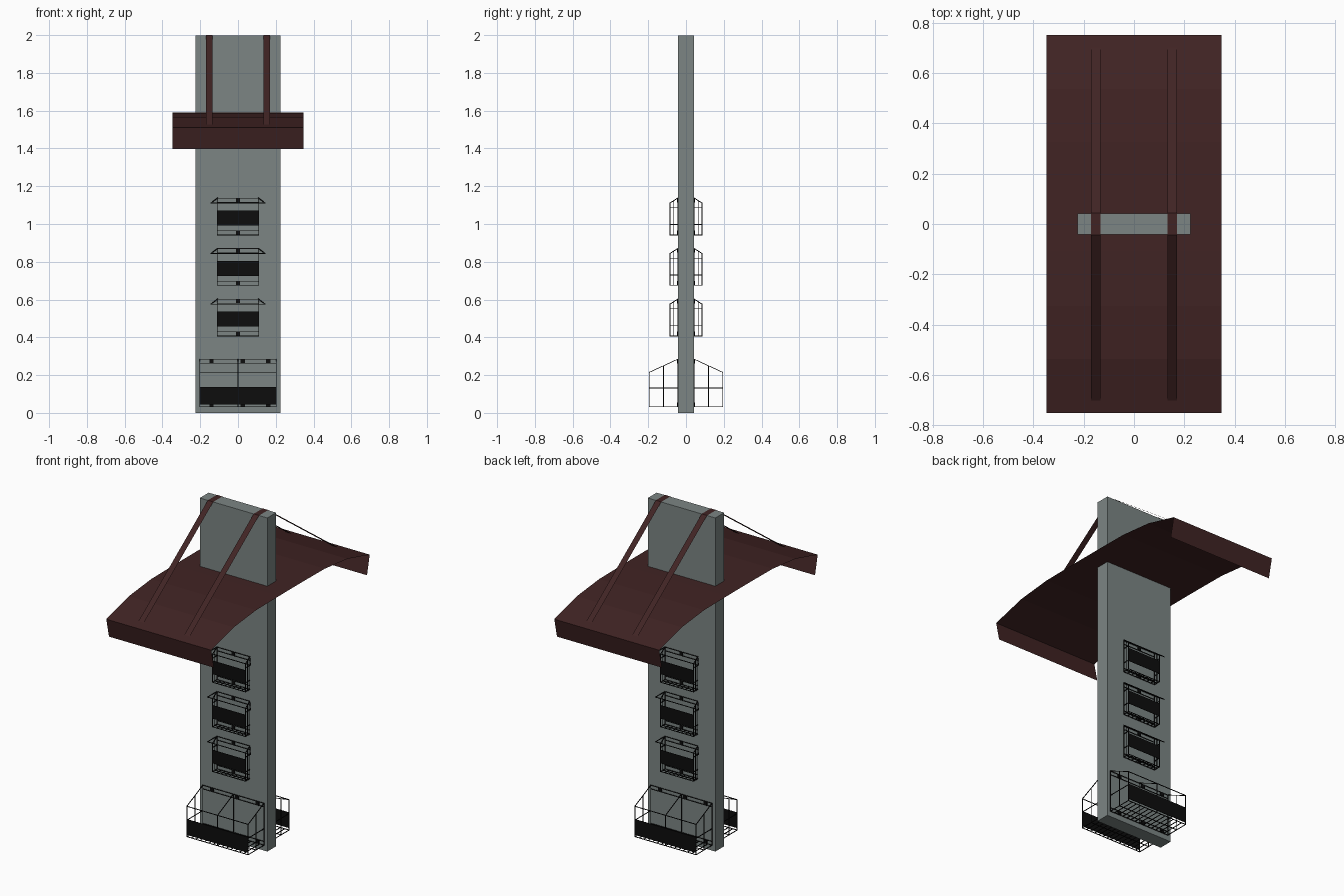
import bpy, bmesh
from mathutils import Vector

if "Cube" in bpy.data.objects:
    bpy.data.objects.remove(bpy.data.objects["Cube"])


def material(name, rgb):
    m = bpy.data.materials.new(name)
    m.diffuse_color = (*rgb, 1)
    m.use_nodes = True
    m.node_tree.nodes["Principled BSDF"].inputs["Base Color"].default_value = m.diffuse_color
    return m


GREY = material("post_grey", (0.20, 0.235, 0.23))
BROWN = material("canopy_maroon", (0.052, 0.017, 0.017))
BLACK = material("wire_black", (0.004, 0.004, 0.004))


def finish(bm, name, mat):
    me = bpy.data.meshes.new(name)
    bm.to_mesh(me)
    bm.free()
    ob = bpy.data.objects.new(name, me)
    bpy.context.collection.objects.link(ob)
    me.materials.append(mat)
    return ob


def add_box(bm, lo, hi):
    lo, hi = Vector(lo), Vector(hi)
    vs = bmesh.ops.create_cube(bm, size=1)["verts"]
    for v in vs:
        v.co = (lo + hi) / 2 + v.co * (hi - lo)


def add_wire(bm, a, b, t=0.0035):
    # square bar between two points
    a, b = Vector(a), Vector(b)
    d = b - a
    rot = d.to_track_quat('Z', 'Y')
    for v in bmesh.ops.create_cube(bm, size=1)["verts"]:
        c = v.co
        v.co = (a + b) / 2 + rot @ Vector((c.x * t, c.y * t, c.z * (d.length + t)))


def sheet(name, profile, x0, x1, mat):
    # thin sheet swept along x from a (y, z) profile
    bm = bmesh.new()
    rows = [(bm.verts.new((x0, y, z)), bm.verts.new((x1, y, z))) for y, z in profile]
    for (a, b), (c, d) in zip(rows, rows[1:]):
        bm.faces.new((a, b, d, c))
    return finish(bm, name, mat)


def mirrored(half):
    return [(-y, z) for y, z in half] + [(y, z) for y, z in reversed(half)]


# central post
bm = bmesh.new()
add_box(bm, (-0.224, -0.042, 0), (0.224, 0.042, 1.999))
finish(bm, "post", GREY)

# arched canopy with drooping lips
sheet("canopy", mirrored([(0.725, 1.396), (0.75, 1.51), (0.537, 1.566),
                          (0.325, 1.588), (0.11, 1.59)]), -0.348, 0.348, BROWN)

# straps over the post top
for side, x in (("left", -0.152), ("right", 0.152)):
    sheet(side + "_strap", mirrored([(0.70, 1.526), (0.043, 2.0)]),
          x - 0.018, x + 0.018, BROWN)


def basket(name, w, z0, zf, zb, yf, cols, mids, floor, panel, clips, hook, side):
    yb = -0.044
    bm = bmesh.new()
    ym = (yf + yb) / 2
    # ends: outline, middle upright and cross wires
    for x in (-w, w):
        pts = [(x, yb, z0), (x, yf, z0), (x, yf, zf), (x, yb, zb)]
        for i in range(4):
            add_wire(bm, pts[i], pts[(i + 1) % 4])
        add_wire(bm, (x, ym, z0), (x, ym, (zf + zb) / 2))
        for z in mids:
            add_wire(bm, (x, yf, z), (x, yb, z))
    # long wires on the front and back
    for y, z in ((yf, z0), (yf, zf), (yb, z0), (yb, zb), (yb, zb - 0.022),
                 (yb, z0 + 0.022), (ym, z0)):
        add_wire(bm, (-w, y, z), (w, y, z))
    # uprights and dividers
    for x in cols:
        pts = [(x, yb, z0), (x, yf, z0), (x, yf, zf)]
        add_wire(bm, pts[0], pts[1])
        add_wire(bm, pts[1], pts[2])
        add_wire(bm, (x, yb, z0), (x, yb, zb))
        if not hook:
            add_wire(bm, pts[2], (x, yb, zb))
    # floor wires
    for i in range(1, floor):
        x = -w + 2 * w * i / floor
        add_wire(bm, (x, yf, z0), (x, yb, z0))
    # projecting rail
    if hook:
        add_wire(bm, (-w - hook, yf, zf), (w + hook, yf, zf))
        for s in (-1, 1):
            add_wire(bm, (s * (w + hook), yf, zf), (s * w, yb, zb))
    # front panel
    add_box(bm, (-w, yf - 0.002, panel[0]), (w, yf + 0.001, panel[1]))
    # fixing clips against the post
    for x in clips:
        for z in (zb - 0.011, z0 + 0.012):
            add_box(bm, (x - 0.011, -0.048, z - 0.011), (x + 0.011, -0.042, z + 0.011))
    if side == "back":
        for v in bm.verts:
            v.co.x, v.co.y = -v.co.x, -v.co.y
    finish(bm, side + "_" + name, BLACK)


# wire baskets on both sides of the post
for side in ("front", "back"):
    basket("large_basket", 0.203, 0.033, 0.215, 0.284, -0.194, (0,), (0.132,), 14,
           (0.045, 0.138), (-0.14, 0.025, 0.16), 0, side)
    for i, z in enumerate((0.407, 0.675, 0.942)):
        basket("small_basket_%d" % (i + 1), 0.109, z, z + 0.169, z + 0.195, -0.085, (), 
               (z + 0.055, z + 0.144), 8, (z + 0.05, z + 0.13), (0,), 0.034, side)
